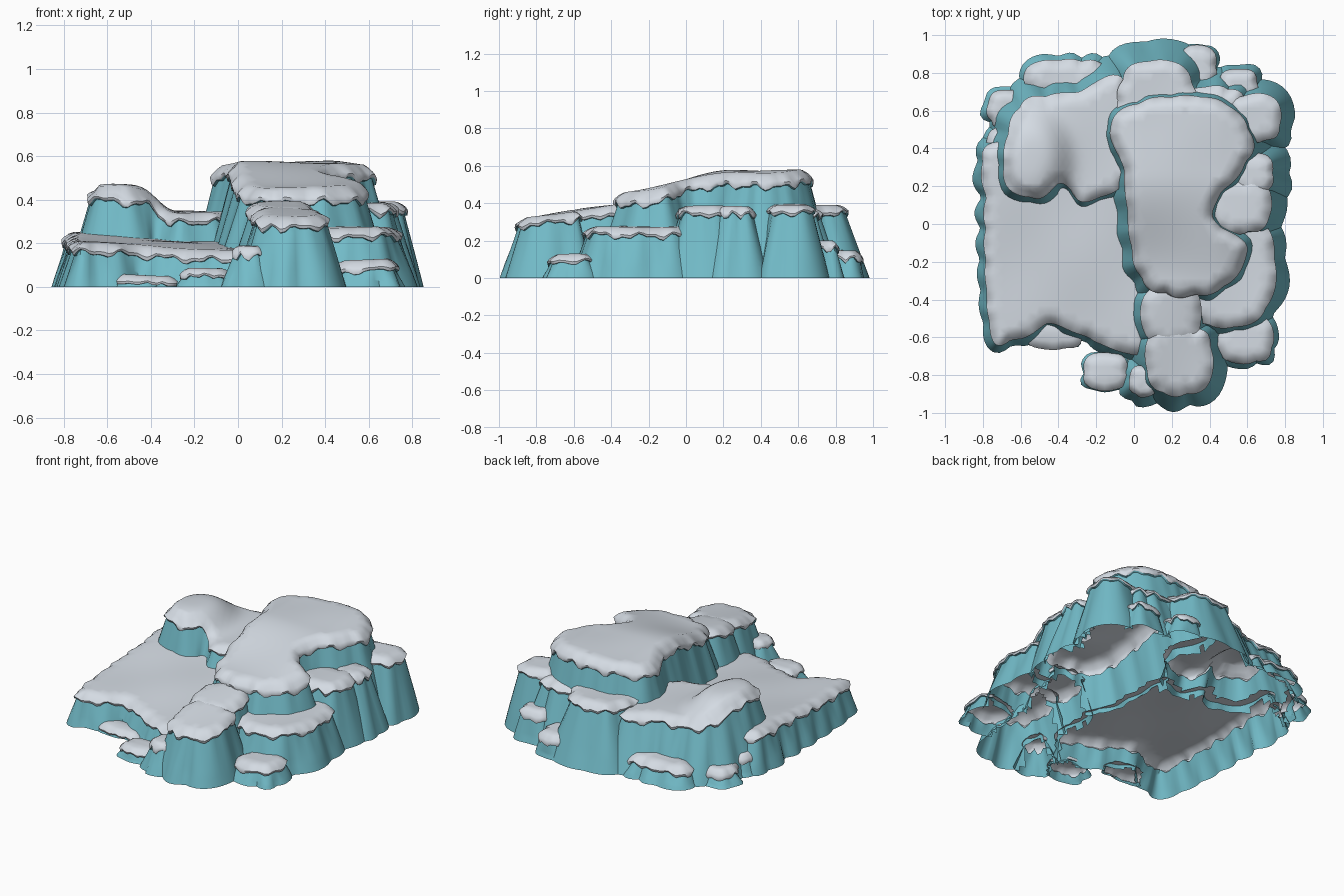
import bpy, bmesh, math
from mathutils import Vector, geometry

if "Cube" in bpy.data.objects:
    bpy.data.objects.remove(bpy.data.objects["Cube"])


def material(name, rgb):
    m = bpy.data.materials.new(name)
    m.diffuse_color = (*rgb, 1)
    m.use_nodes = True
    m.node_tree.nodes["Principled BSDF"].inputs["Base Color"].default_value = m.diffuse_color
    return m


SNOW = material("snow", (0.66, 0.71, 0.77))
ICE = material("ice", (0.17, 0.50, 0.58))
TAU = 2 * math.pi
# outward offset as share of the bevel, snow depth share
LIP = ((-1, 0), (-0.45, 0.2), (0, 0.5), (0.25, 0.75), (0.15, 1))
WALL_STEPS = 10


def oval(cx, cy, rx, ry):
    """Rounded-box outline."""
    out = []
    for k in range(12):
        c, s = math.cos(k * math.pi / 6), math.sin(k * math.pi / 6)
        out.append((cx + rx * math.copysign(abs(c) ** 0.8, c), cy + ry * math.copysign(abs(s) ** 0.8, s)))
    return out


def smooth_loop(pts, step=0.022):
    """Closed Catmull-Rom curve through pts, evenly resampled, counter-clockwise."""
    p = [Vector(q) for q in pts]
    n = len(p)
    if sum(p[i - 1].x * p[i].y - p[i].x * p[i - 1].y for i in range(n)) < 0:
        p.reverse()
    dense = []
    for i in range(n):
        a, b, c, d = p[i - 1], p[i], p[(i + 1) % n], p[(i + 2) % n]
        for k in range(16):
            t = k / 16
            dense.append(0.5 * (2 * b + (c - a) * t + (2 * a - 5 * b + 4 * c - d) * t * t
                                + (3 * b - a - 3 * c + d) * t ** 3))
    dense.append(dense[0])
    total = sum((dense[i + 1] - dense[i]).length for i in range(len(dense) - 1))
    count = max(24, int(total / step))
    out, run, i = [], 0.0, 0
    for k in range(count):
        goal = total * k / count
        while run + (dense[i + 1] - dense[i]).length < goal:
            run += (dense[i + 1] - dense[i]).length
            i += 1
        seg = dense[i + 1] - dense[i]
        out.append(dense[i] + seg * ((goal - run) / max(seg.length, 1e-9)))
    return out, total


def outward(loop, reach=4):
    """Averaged outward normals of a counter-clockwise loop."""
    n, out = len(loop), []
    for i in range(n):
        t = loop[(i + reach) % n] - loop[i - reach]
        out.append(Vector((t.y, -t.x)).normalized())
    return out


def inside(x, y, poly):
    hit = False
    ax, ay = poly[-1]
    for bx, by in poly:
        if (ay > y) != (by > y) and x < (bx - ax) * (y - ay) / (by - ay) + ax:
            hit = not hit
        ax, ay = bx, by
    return hit


class Terrace:
    """Snow-capped block: rounded rim, uneven snow lip, flared and lobed ice wall."""

    def __init__(self, name, pts, top, flare, snow_depth):
        self.name = name
        height = top if callable(top) else (lambda x, y: top)
        self.top = lambda x, y: height(x, y) + 0.006 * math.sin(9 * x + 1) * math.sin(8 * y)
        loop, length = smooth_loop(pts)
        nrm, n = outward(loop), len(loop)
        lobes = max(3, round(length / 0.19))
        bevel = min(0.045, 0.05 * length)
        rows = [(bevel * o, s, 0) for o, s in LIP]
        rows += [(-0.006, 1, max(k / WALL_STEPS, 0.01)) for k in range(WALL_STEPS + 1)]
        self.rings = []
        for off, snow, wall in rows:
            ring = []
            for i in range(n):
                u = i / n
                w = u + 0.3 / lobes * math.sin(2 * TAU * u + length * 9)
                size = 0.75 + 0.35 * math.sin(3 * TAU * u + length * 5)
                lobe = (abs(math.sin(math.pi * w * lobes)) - 0.6) * size
                o = off + flare * wall + lobe * (0.016 + 0.03 * min(wall, 0.7))
                q = loop[i] + nrm[i] * o
                z = self.top(*loop[i])
                drip = 0.012 * math.sin(TAU * w * (lobes + 1)) + 0.008 * math.sin(TAU * u * (2 * lobes + 1))
                depth = min(snow_depth + drip, max(0.6 * z, 0.045))
                z = (z - depth * snow) * (1 - wall) if snow else self.top(*q)
                ring.append((q.x, q.y, z))
            self.rings.append(ring)
        self.polys = [[(p[0], p[1]) for p in r] for r in self.rings]
        self.floors = [min(p[2] for p in r) for r in self.rings]
        xs, ys = zip(*self.polys[-1])
        self.box = (min(xs), max(xs), min(ys), max(ys))

    def buries(self, v):
        x, y, z = v
        b = self.box
        if not (b[0] < x < b[1] and b[2] < y < b[3]) or z > self.top(x, y) - 0.012:
            return False
        k = max([i for i, f in enumerate(self.floors) if f > z], default=0)
        return inside(x, y, self.polys[k])

    def build(self, others):
        bm = bmesh.new()
        rows = [[bm.verts.new(p) for p in r] for r in self.rings]
        n = len(rows[0])
        for k in range(len(rows) - 1):
            for i in range(n):
                j = (i + 1) % n
                f = bm.faces.new((rows[k][i], rows[k + 1][i], rows[k + 1][j], rows[k][j]))
                f.material_index = 0 if k < len(LIP) - 1 else 1
        # snow cap filled over a grid so it can undulate
        rim = [Vector(p) for p in self.polys[0]]
        pts, s = list(rim), 0.036
        for a in range(-26, 27):
            for b in range(-28, 29):
                x, y = a * s + 0.5 * s * (b % 2), b * s
                if inside(x, y, self.polys[0]) and min((q - Vector((x, y))).length for q in rim) > 0.016:
                    pts.append(Vector((x, y)))
        res = geometry.delaunay_2d_cdt(pts, [], [list(range(n))], 1, 1e-6)
        cv = [bm.verts.new((p.x, p.y, self.top(p.x, p.y))) for p in res[0]]
        for tri in res[2]:
            f = bm.faces.new([cv[i] for i in tri])
            f.normal_update()
            if f.normal.z < 0:
                f.normal_flip()
        bmesh.ops.remove_doubles(bm, verts=bm.verts, dist=0.0005)
        # drop what lies buried in neighbouring blocks, leaving one hollow skin
        gone = {v: any(o.buries(v.co) for o in others) for v in bm.verts}
        dead = [f for f in bm.faces if all(gone[v] for v in f.verts)]
        bmesh.ops.delete(bm, geom=dead, context='FACES')
        me = bpy.data.meshes.new(self.name)
        bm.to_mesh(me)
        bm.free()
        me.materials.append(SNOW)
        me.materials.append(ICE)
        ob = bpy.data.objects.new(self.name, me)
        bpy.context.collection.objects.link(ob)
        return ob


def peak_top(x, y):
    t = min(max((y + 0.36) / 0.62, 0), 1)
    return 0.455 + 0.118 * t * t * (3 - 2 * t) - 0.1 * max(0, x - 0.45) - 0.15 * max(0, 0.02 - x) * t


def plateau_top(x, y):
    return 0.195 - 0.05 * x + 0.05 * y


def mound_top(x, y):
    d = ((x + 0.55) / 0.17) ** 2 + ((y - 0.34) / 0.23) ** 2
    return 0.345 + 0.125 * math.exp(-d ** 2 * 0.6)


def spur_top(x, y):
    return 0.45 + 0.15 * y


terraces = []


def add(name, outline, top, flare, snow_depth=0.05):
    terraces.append(Terrace(name, outline, top, flare, snow_depth))


# three big blocks with free outlines
add("main_peak", [(-0.12, 0.52), (0.08, 0.65), (0.46, 0.64), (0.62, 0.4), (0.4, 0.06),
                  (0.59, -0.13), (0.45, -0.34), (0.15, -0.36), (0.01, -0.2), (-0.05, 0.3)], peak_top, 0.13, 0.07)
add("low_plateau", [(-0.75, -0.57), (-0.62, -0.6), (-0.42, -0.52), (-0.18, -0.62), (0.06, -0.62),
                    (0.05, 0.2), (-0.72, 0.42), (-0.78, 0.1)], plateau_top, 0.055)
add("mound_plateau", [(-0.68, 0.25), (-0.52, 0.14), (-0.39, 0.23), (-0.25, 0.13), (0.0, 0.3),
                      (-0.06, 0.76), (-0.3, 0.69), (-0.6, 0.62)], mound_top, 0.12)

# rounded side blocks
add("front_spur", oval(0.24, -0.72, 0.17, 0.18), spur_top, 0.09)
add("spur_neck", oval(0.2, -0.48, 0.15, 0.16), spur_top, 0.1)
add("right_shelf", oval(0.49, -0.23, 0.25, 0.31), 0.275, 0.08)
add("right_bluff", oval(0.56, 0.1, 0.16, 0.14), 0.385, 0.1)
add("right_buttress", oval(0.63, 0.27, 0.1, 0.11), 0.38, 0.11)
add("right_knob", oval(0.64, 0.56, 0.13, 0.12), 0.395, 0.085)
add("back_shelf", oval(0.12, 0.62, 0.2, 0.24), 0.39, 0.13)
add("back_shoulder", oval(0.42, 0.56, 0.18, 0.16), 0.37, 0.11)

# small snowy ledges around the foot
add("front_right_ledge", oval(0.59, -0.61, 0.14, 0.12), 0.125, 0.04)
add("front_left_ledge", oval(-0.15, -0.78, 0.11, 0.1), 0.085, 0.025)
add("front_step", oval(0.05, -0.83, 0.07, 0.08), 0.19, 0.06)
add("front_drift", oval(-0.42, -0.58, 0.14, 0.08), 0.055, 0.01)
add("back_right_ledge", oval(0.34, 0.83, 0.09, 0.12), 0.15, 0.03)
add("back_right_step", oval(0.55, 0.73, 0.1, 0.09), 0.2, 0.045)
add("back_left_ledge", oval(-0.35, 0.77, 0.23, 0.09), 0.13, 0.045)
add("left_corner_ledge", oval(-0.68, 0.61, 0.09, 0.1), 0.11, 0.04)
add("left_step", oval(-0.72, 0.4, 0.06, 0.11), 0.14, 0.04)

for t in terraces:
    ob = t.build([o for o in terraces if o is not t])
    ob.select_set(True)
    bpy.context.view_layer.objects.active = ob
bpy.ops.object.shade_smooth_by_angle(angle=math.radians(50))
